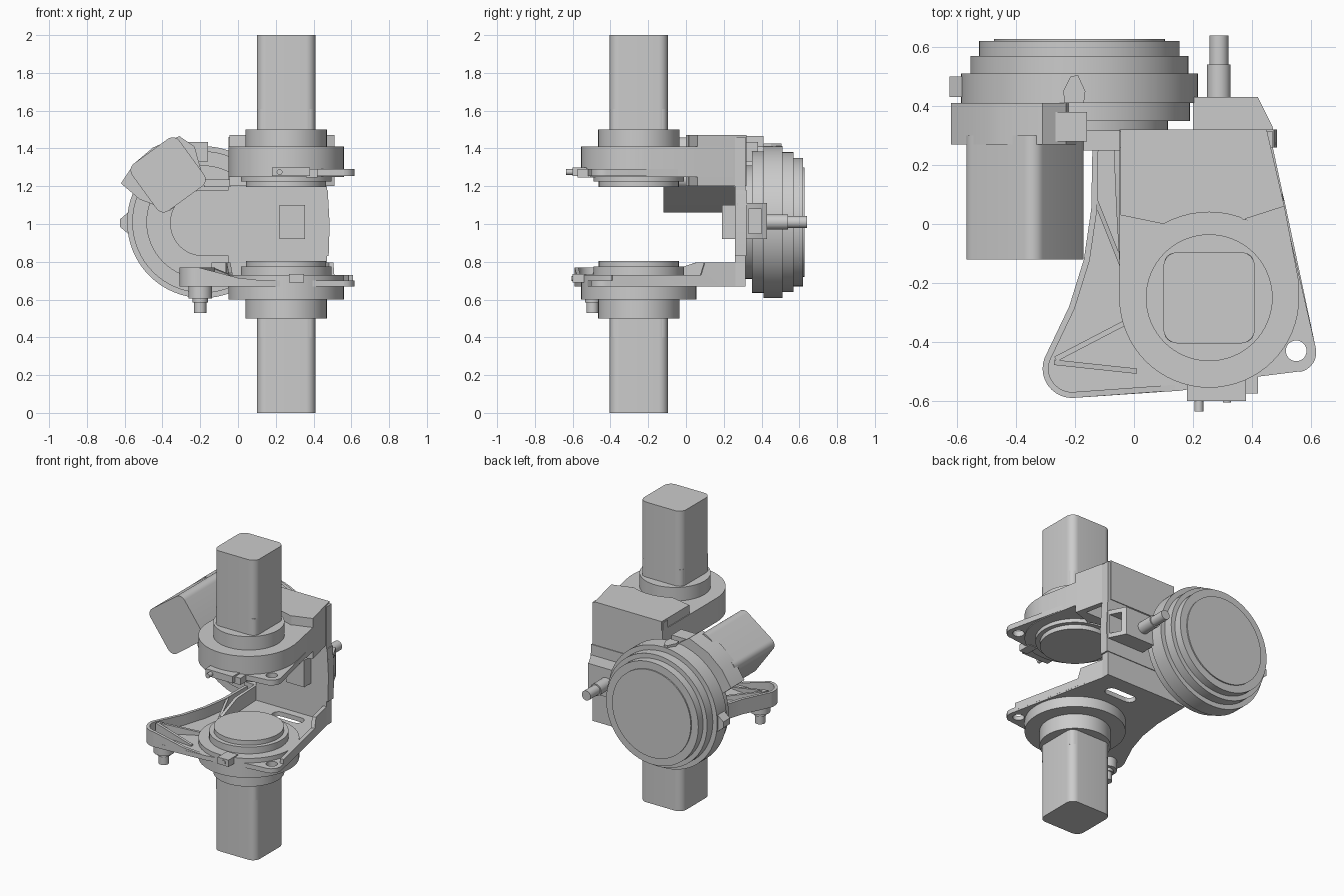
import bpy, bmesh, math
from mathutils import Vector

if "Cube" in bpy.data.objects:
    bpy.data.objects.remove(bpy.data.objects["Cube"])

HX, HY = 0.255, -0.25        # axis of the vertical motors
WX, WZ = -0.185, 1.01        # axis of the rear wheel drive


def finish(name, bm):
    bmesh.ops.recalc_face_normals(bm, faces=bm.faces)
    me = bpy.data.meshes.new(name)
    bm.to_mesh(me)
    bm.free()
    ob = bpy.data.objects.new(name, me)
    bpy.context.collection.objects.link(ob)
    return ob


def prism(name, pts, lo, hi, axis='z'):
    """Extrude a 2D outline along z (x,y points) or y (x,z points)."""
    put = (lambda p, d: (p[0], p[1], d)) if axis == 'z' else (lambda p, d: (p[0], d, p[1]))
    bm = bmesh.new()
    a = [bm.verts.new(put(p, lo)) for p in pts]
    b = [bm.verts.new(put(p, hi)) for p in pts]
    bm.faces.new(a)
    bm.faces.new(b)
    n = len(pts)
    for i in range(n):
        j = (i + 1) % n
        bm.faces.new((a[i], a[j], b[j], b[i]))
    return finish(name, bm)


def arc(cx, cy, r, a0, a1, n=16):
    return [(cx + r * math.cos(math.radians(a0 + (a1 - a0) * i / n)),
             cy + r * math.sin(math.radians(a0 + (a1 - a0) * i / n))) for i in range(n + 1)]


def circle(cx, cy, r, n=64):
    return arc(cx, cy, r, 0, 360 - 360 / n, n - 1)


def disc(name, cx, cy, r, lo, hi, axis='z'):
    return prism(name, circle(cx, cy, r), lo, hi, axis)


def box(name, x0, x1, y0, y1, z0, z1):
    return prism(name, [(x0, y0), (x1, y0), (x1, y1), (x0, y1)], z0, z1)


def rounded_square(cx, cy, h, r, turn=0):
    pts = []
    for k, (sx, sy) in enumerate([(1, 1), (-1, 1), (-1, -1), (1, -1)]):
        pts += arc(sx * (h - r), sy * (h - r), r, 90 * k, 90 * k + 90, 8)
    c, s = math.cos(math.radians(turn)), math.sin(math.radians(turn))
    return [(cx + x * c - y * s, cy + x * s + y * c) for x, y in pts]


def wall(name, path, t, z0):
    """Thin upright wall along (x, y, top z) points."""
    bm = bmesh.new()
    rows = []
    for i, (x, y, zt) in enumerate(path):
        p, q = path[max(i - 1, 0)], path[min(i + 1, len(path) - 1)]
        d = Vector((q[0] - p[0], q[1] - p[1])).normalized()
        nx, ny = -d.y * t, d.x * t
        rows.append([bm.verts.new(v) for v in
                     ((x, y, z0), (x + nx, y + ny, z0), (x + nx, y + ny, zt), (x, y, zt))])
    for a, b in zip(rows, rows[1:]):
        for k in range(4):
            m = (k + 1) % 4
            bm.faces.new((a[k], a[m], b[m], b[k]))
    bm.faces.new(rows[0])
    bm.faces.new(rows[-1])
    return finish(name, bm)


def cut(ob, cutter):
    cutter.hide_render = True
    mod = ob.modifiers.new('cut', 'BOOLEAN')
    mod.operation, mod.object, mod.solver = 'DIFFERENCE', cutter, 'EXACT'
    bpy.context.view_layer.objects.active = ob
    bpy.ops.object.modifier_apply(modifier=mod.name)
    bpy.data.objects.remove(cutter, do_unlink=True)


# Upper and lower motors with their stepped drive housings
for tag, body, steps in (
        ('upper', (1.5, 2.0), [(0.215, 1.41, 1.5), (0.305, 1.25, 1.41), (0.24, 1.225, 1.25), (0.212, 1.195, 1.225)]),
        ('lower', (0.0, 0.5), [(0.215, 0.5, 0.6), (0.305, 0.6, 0.73), (0.24, 0.73, 0.775), (0.212, 0.775, 0.805)])):
    prism(tag + '_motor', rounded_square(HX, HY, 0.155, 0.05), *body)
    for i, (r, lo, hi) in enumerate(steps):
        disc(f'{tag}_housing_{i}', HX, HY, r, lo, hi)
    z = 1.5 if tag == 'upper' else 0.4
    prism(tag + '_motor_flange', rounded_square(HX, HY, 0.152, 0.035), z, z + 0.11)

# Upper arm: low shelf around the housing and raised block, hollow below
side = [(0.56, -0.2), (0.51, 0.06), (0.45, 0.32)]
arm = prism('upper_arm', arc(HX, HY, 0.305, 180, 360) + side + [(-0.05, 0.32)], 1.25, 1.41)
block = prism('upper_block', [(-0.045, 0.03), (0.10, 0.0)] + arc(HX, -0.28, 0.32, 114, 66, 8)
              + [(0.37, 0.015), (0.51, 0.06), (0.45, 0.32), (-0.045, 0.32)], 1.2, 1.47)
for part in (arm, block):
    cut(part, prism('cutter', [(-0.01, 0.10), (0.46, 0.10), (0.43, 0.25), (-0.01, 0.25)], 1.1, 1.37))

# Upper ear plate, catch blocks and pin
ear = [(0.40, -0.52), (0.56, -0.50)] + arc(0.55, -0.435, 0.068, -80, 15, 8)
plate = prism('upper_ear_plate', ear + [(0.52, 0.0), (0.30, -0.10), (0.2, -0.5)], 1.255, 1.29)
cut(plate, disc('cutter', 0.55, -0.43, 0.035, 1.1, 1.4))
box('upper_catch', 0.18, 0.38, -0.60, -0.5, 1.255, 1.30)
box('upper_catch_side', 0.36, 0.42, -0.575, -0.48, 1.245, 1.29)
disc('upper_catch_pin', 0.22, 1.275, 0.015, -0.635, -0.59, 'y')
box('upper_lug', -0.18, -0.04, 0.25, 0.32, 1.195, 1.235)

# Back wall joining the arms, with its rounded extension over the wheel axis
box('back_wall', -0.05, 0.47, 0.26, 0.315, 0.67, 1.46)
prism('wheel_arm', arc(WX, 1.005, 0.175, 90, 270, 24) + [(0.48, 0.83), (0.485, 1.0), (0.475, 1.18)],
      0.26, 0.32, 'y')

# Lower arm: thin floor with side wing and ear
foot = arc(-0.21, -0.49, 0.10, 160, 270, 10)
wing_edge = [(-0.14, 0.31), (-0.145, 0.05), (-0.17, -0.12), (-0.22, -0.28)]
lower = prism('lower_arm_floor', wing_edge + foot + [(0.16, -0.565)] + ear + [(0.46, 0.31)], 0.67, 0.70)
cut(lower, disc('cutter', 0.55, -0.43, 0.035, 0.5, 0.9))
cut(lower, prism('cutter', arc(0.18, 0.17, 0.04, 90, 270) + arc(0.32, 0.17, 0.04, -90, 90), 0.5, 0.9))

# Raised rim and ribs of the lower arm
wall('wing_rim', [(x, y, 0.77) for x, y in wing_edge + foot] + [(0.0, -0.575, 0.715), (0.14, -0.565, 0.70)], 0.02, 0.68)
wall('right_rim', [(0.61, -0.39, 0.73), (0.51, 0.08, 0.73), (0.505, 0.10, 0.795), (0.46, 0.31, 0.795)], 0.025, 0.68)
wall('main_rib', [(-0.03, -0.12, 0.74), (-0.04, 0.05, 0.795), (-0.05, 0.28, 0.795)], 0.02, 0.68)
wall('wing_rib', [(-0.04, -0.33, 0.72), (-0.27, -0.45, 0.77)], 0.018, 0.68)
wall('wing_rib_front', [(0.01, -0.49, 0.71), (-0.27, -0.46, 0.77)], 0.018, 0.68)
wall('thin_rib', [(-0.03, -0.15, 0.73), (-0.13, 0.1, 0.77)], 0.015, 0.68)
box('lower_back_rim', -0.14, 0.46, 0.27, 0.31, 0.67, 0.795)
box('lower_catch', 0.27, 0.35, -0.60, -0.5, 0.69, 0.735)
disc('lower_catch_pin', 0.315, 0.712, 0.014, -0.605, -0.59, 'y')

# Stepped foot under the wing
for i, (r, lo, hi) in enumerate([(0.032, 0.53, 0.59), (0.04, 0.585, 0.61), (0.062, 0.605, 0.68)]):
    disc(f'wing_foot_{i}', -0.20, -0.495, r, lo, hi)

# Rear wheel drive, stepped along y
for i, (r, lo, hi) in enumerate([(0.30, 0.315, 0.35), (0.375, 0.35, 0.41), (0.402, 0.41, 0.51),
                                 (0.37, 0.51, 0.57), (0.34, 0.57, 0.62), (0.29, 0.62, 0.628)]):
    disc(f'wheel_drive_{i}', WX, WZ, r, lo, hi, 'y')
prism('wheel_side_nub', [(-0.56, 0.93), (-0.625, 0.985), (-0.625, 1.025), (-0.56, 1.08)], 0.43, 0.50, 'y')
prism('wheel_top_nub', [(-0.24, 0.45), (-0.215, 0.50), (-0.19, 0.505), (-0.165, 0.45), (-0.17, 0.41), (-0.235, 0.41)],
      1.37, 1.425)

# Tilted wheel motor and its bracket
prism('wheel_motor', rounded_square(-0.37, 1.26, 0.155, 0.045, 36), -0.12, 0.30, 'y')
prism('wheel_motor_bracket', [(-0.62, 1.215), (-0.55, 1.32), (-0.45, 1.405), (-0.31, 1.465), (-0.23, 1.41),
                              (-0.18, 1.23), (-0.36, 1.07), (-0.52, 1.13)], 0.27, 0.41, 'y')
box('bracket_tab', -0.29, -0.16, 0.28, 0.38, 1.33, 1.435)

# Cable box with side recess, and the cable stub
cable_box = prism('cable_box', [(0.20, 0.30), (0.48, 0.27), (0.47, 0.33), (0.42, 0.43), (0.20, 0.43)], 0.92, 1.11)
cut(cable_box, box('cutter', 0.35, 0.6, 0.33, 0.40, 0.95, 1.08))
box('cable_box_front', 0.22, 0.355, 0.19, 0.30, 0.92, 1.10)
disc('cable_sleeve', 0.288, 1.01, 0.04, 0.42, 0.54, 'y')
disc('cable_stub', 0.288, 1.01, 0.032, 0.53, 0.64, 'y')

# Smooth the round sides while keeping edges sharp
bpy.ops.object.select_all(action='DESELECT')
for ob in bpy.context.scene.objects:
    ob.select_set(True)
    bpy.context.view_layer.objects.active = ob
bpy.ops.object.shade_smooth_by_angle(angle=math.radians(30))
